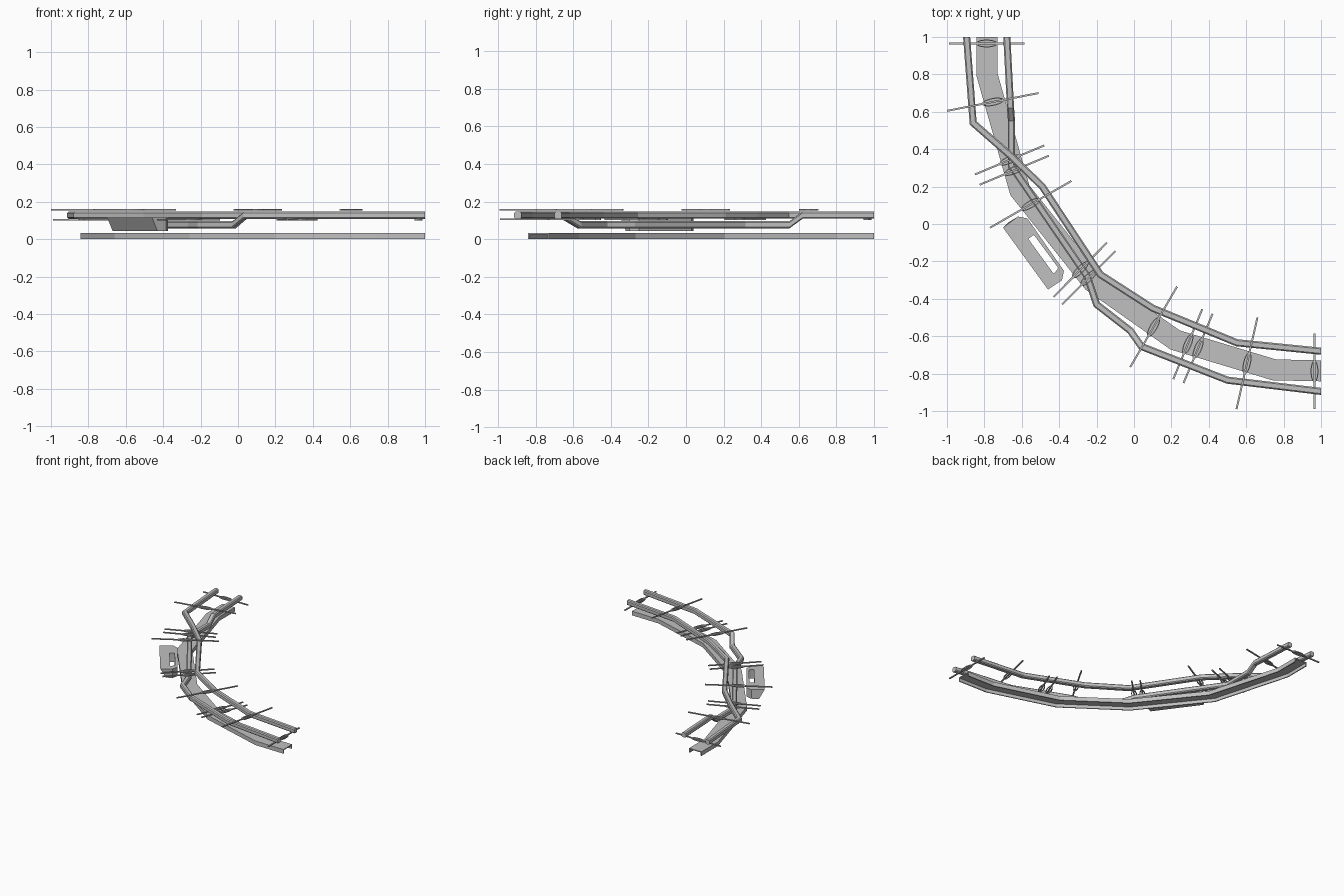
import bpy, bmesh, math
from mathutils import Vector

if "Cube" in bpy.data.objects:
    bpy.data.objects.remove(bpy.data.objects["Cube"])

grey = bpy.data.materials.new("mid grey")
grey.diffuse_color = (0.53, 0.53, 0.53, 1)
grey.use_nodes = True
grey.node_tree.nodes["Principled BSDF"].inputs["Base Color"].default_value = grey.diffuse_color


def finish(name, bm):
    bmesh.ops.recalc_face_normals(bm, faces=bm.faces)
    mesh = bpy.data.meshes.new(name)
    bm.to_mesh(mesh)
    bm.free()
    mesh.materials.append(grey)
    obj = bpy.data.objects.new(name, mesh)
    bpy.context.collection.objects.link(obj)
    return obj


def sweep(name, path, profile):
    """Sweep a closed (side, up) profile along a path with mitred corners and square-cut ends."""
    bm = bmesh.new()
    pts = [Vector(p) for p in path]
    rings = []
    for i, p in enumerate(pts):
        if i == 0:
            side = Vector((1, 0))
        elif i == len(pts) - 1:
            side = Vector((0, 1))
        else:
            a = (p - pts[i - 1]).xy.normalized()
            b = (pts[i + 1] - p).xy.normalized()
            t = (a + b).normalized()
            side = Vector((-t.y, t.x)) / max(t.dot(a), 0.5)
        rings.append([bm.verts.new((p.x + side.x * s, p.y + side.y * s, p.z + u))
                      for s, u in profile])
    n = len(profile)
    for r, q in zip(rings, rings[1:]):
        for j in range(n):
            k = (j + 1) % n
            bm.faces.new((r[j], r[k], q[k], q[j]))
    bm.faces.new(rings[0])
    bm.faces.new(rings[-1])
    return finish(name, bm)


# Lower tray: an inverted channel
w, t = 0.056, 0.008
channel = [(-w, 0), (-w, 0.034), (w, 0.034), (w, 0), (w - t, 0),
           (w - t, 0.026), (t - w, 0.026), (t - w, 0)]
sweep("lower_tray", [(-0.785, 1, 0), (-0.785, 0.795, 0), (-0.61, 0.18, 0),
                     (-0.22, -0.31, 0), (0.22, -0.62, 0), (0.75, -0.78, 0),
                     (1, -0.785, 0)], channel)

# Two chamfered rails; one dips beneath the other
h, c = 0.019, 0.012
rail = [(-h, -c), (-h, c), (-c, h), (c, h), (h, c), (h, -c), (c, -h), (-c, -h)]
HI, LO = 0.128, 0.077
sweep("upper_rail", [(-0.895, 1, HI), (-0.86, 0.54, HI), (-0.66, 0.365, HI),
                     (-0.49, 0.2, HI), (-0.18, -0.27, HI), (0.10, -0.45, HI),
                     (0.55, -0.635, HI), (1, -0.68, HI)], rail)
sweep("dipping_rail", [(-0.68, 1, HI), (-0.66, 0.62, HI), (-0.655, 0.55, LO),
                       (-0.655, 0.31, LO), (-0.25, -0.28, LO), (-0.2, -0.43, LO),
                       (-0.02, -0.57, LO), (0.04, -0.655, HI), (0.5, -0.835, HI),
                       (1, -0.895, HI)], rail)


# Cross rods, each with an oval loop around its middle
def cross_rod(i, x1, y1, x2, y2, z):
    a, b = Vector((x1, y1, z)), Vector((x2, y2, z))
    d = (b - a).normalized()
    s = Vector((-d.y, d.x, 0))
    mid = (a + b) / 2
    up = Vector((0, 0, 0.004))
    bm = bmesh.new()
    ends = [[bm.verts.new(e + s * k * 0.005 + up * m)
             for k, m in ((-1, -1), (1, -1), (1, 1), (-1, 1))] for e in (a, b)]
    for j in range(4):
        k = (j + 1) % 4
        bm.faces.new((ends[0][j], ends[0][k], ends[1][k], ends[1][j]))
    bm.faces.new(ends[0])
    bm.faces.new(ends[1])
    finish(f"cross_rod_{i}", bm)

    bm = bmesh.new()
    rings = []
    for j in range(20):
        ang = math.tau * j / 20
        ring = []
        for g, m in ((0, -1), (0, 1), (-0.006, 1), (-0.006, -1)):
            ring.append(bm.verts.new(mid + d * math.cos(ang) * (0.06 + g)
                                     + s * math.sin(ang) * (0.021 + g) + up * m))
        rings.append(ring)
    for j in range(20):
        r, q = rings[j], rings[(j + 1) % 20]
        for k in range(4):
            bm.faces.new((r[k], r[(k + 1) % 4], q[(k + 1) % 4], q[k]))
    finish(f"oval_loop_{i}", bm)


TOP, UNDER = 0.156, 0.105
rods = [(-0.99, 0.965, -0.585, 0.965, UNDER), (-1.0, 0.605, -0.51, 0.70, TOP),
        (-0.85, 0.265, -0.48, 0.42, UNDER), (-0.825, 0.21, -0.455, 0.365, UNDER),
        (-0.77, -0.02, -0.335, 0.23, TOP), (-0.43, -0.39, -0.145, -0.10, UNDER),
        (-0.385, -0.43, -0.10, -0.145, UNDER), (-0.02, -0.765, 0.23, -0.335, TOP),
        (0.21, -0.83, 0.365, -0.455, UNDER), (0.265, -0.85, 0.42, -0.48, UNDER),
        (0.548, -0.99, 0.66, -0.50, TOP), (0.965, -0.99, 0.965, -0.585, UNDER)]
for i, r in enumerate(rods):
    cross_rod(i + 1, *r)

# Side platform with a slot, its outer edge sloping inward below
outer = [(-0.70, -0.02), (-0.62, 0.04), (-0.57, 0.03),
         (-0.375, -0.25), (-0.385, -0.30), (-0.46, -0.35)]
slot = [(-0.565, -0.08), (-0.55, -0.068), (-0.535, -0.058),
        (-0.405, -0.235), (-0.415, -0.25), (-0.43, -0.265)]
bottom = [(x + 0.03, y + 0.03) if i in (0, 5) else (x, y) for i, (x, y) in enumerate(outer)]
bm = bmesh.new()
loops = [[bm.verts.new((x, y, z)) for x, y in pts]
         for pts, z in ((outer, 0.117), (slot, 0.117), (slot, 0.043), (bottom, 0.043))]
for r, q in zip(loops, loops[1:] + loops[:1]):
    for j in range(6):
        k = (j + 1) % 6
        bm.faces.new((r[j], r[k], q[k], q[j]))
finish("side_platform", bm)
